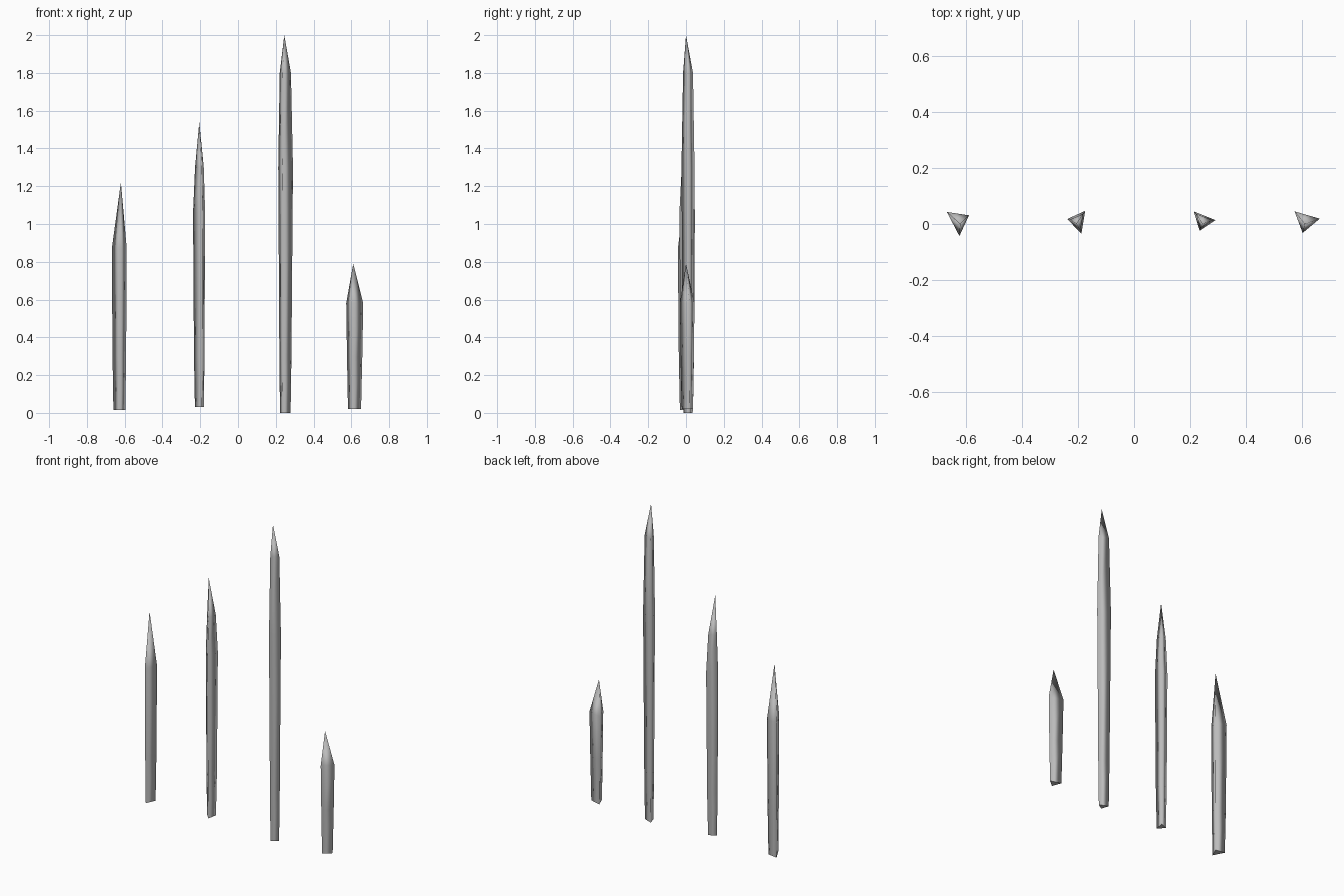
import bpy, bmesh

if "Cube" in bpy.data.objects:
    bpy.data.objects.remove(bpy.data.objects["Cube"])

metal = bpy.data.materials.new("steel_grey")
metal.diffuse_color = (0.5, 0.5, 0.5, 1)
metal.use_nodes = True
metal.node_tree.nodes["Principled BSDF"].inputs["Base Color"].default_value = metal.diffuse_color


def spike(name, corners, rings, tip):
    """Three-sided spike: triangle section scaled along z, closed by a point."""
    cx = sum(c[0] for c in corners) / 3
    cy = sum(c[1] for c in corners) / 3
    bm = bmesh.new()
    loops = [[bm.verts.new((cx + (x - cx) * s, cy + (y - cy) * s, z))
              for x, y in corners] for z, s in rings]
    top = bm.verts.new(tip)
    bm.faces.new(loops[0])
    for low, high in zip(loops, loops[1:]):
        for i in range(3):
            j = (i + 1) % 3
            bm.faces.new((low[i], low[j], high[j], high[i]))
    for i in range(3):
        bm.faces.new((loops[-1][i], loops[-1][(i + 1) % 3], top))
    bmesh.ops.recalc_face_normals(bm, faces=bm.faces)
    # Smooth sides, crisp flat base
    for f in bm.faces:
        f.smooth = f.normal.z > -0.9
    for e in bm.edges:
        e.smooth = all(f.smooth for f in e.link_faces)
    mesh = bpy.data.meshes.new(name)
    bm.to_mesh(mesh)
    bm.free()
    mesh.materials.append(metal)
    bpy.context.collection.objects.link(bpy.data.objects.new(name, mesh))


# Left spike
spike("left_spike", [(-0.668, 0.043), (-0.623, -0.043), (-0.589, 0.031)],
      [(0.015, 0.80), (0.30, 0.91), (0.87, 1.0)], (-0.62, 0, 1.22))
# Middle left spike, with a two-step point
spike("middle_left_spike", [(-0.238, 0.018), (-0.188, -0.035), (-0.174, 0.047)],
      [(0.03, 0.74), (0.30, 0.87), (1.06, 1.0), (1.30, 0.72)], (-0.205, 0, 1.54))
# Tallest spike
spike("tall_spike", [(0.213, 0.045), (0.234, -0.024), (0.291, 0.014)],
      [(0.0, 0.72), (0.30, 0.82), (1.30, 1.0), (1.80, 0.76)], (0.245, 0, 2.0))
# Short right spike
spike("short_spike", [(0.573, 0.045), (0.602, -0.032), (0.663, 0.019)],
      [(0.02, 0.77), (0.30, 0.90), (0.58, 1.0)], (0.61, 0, 0.79))
